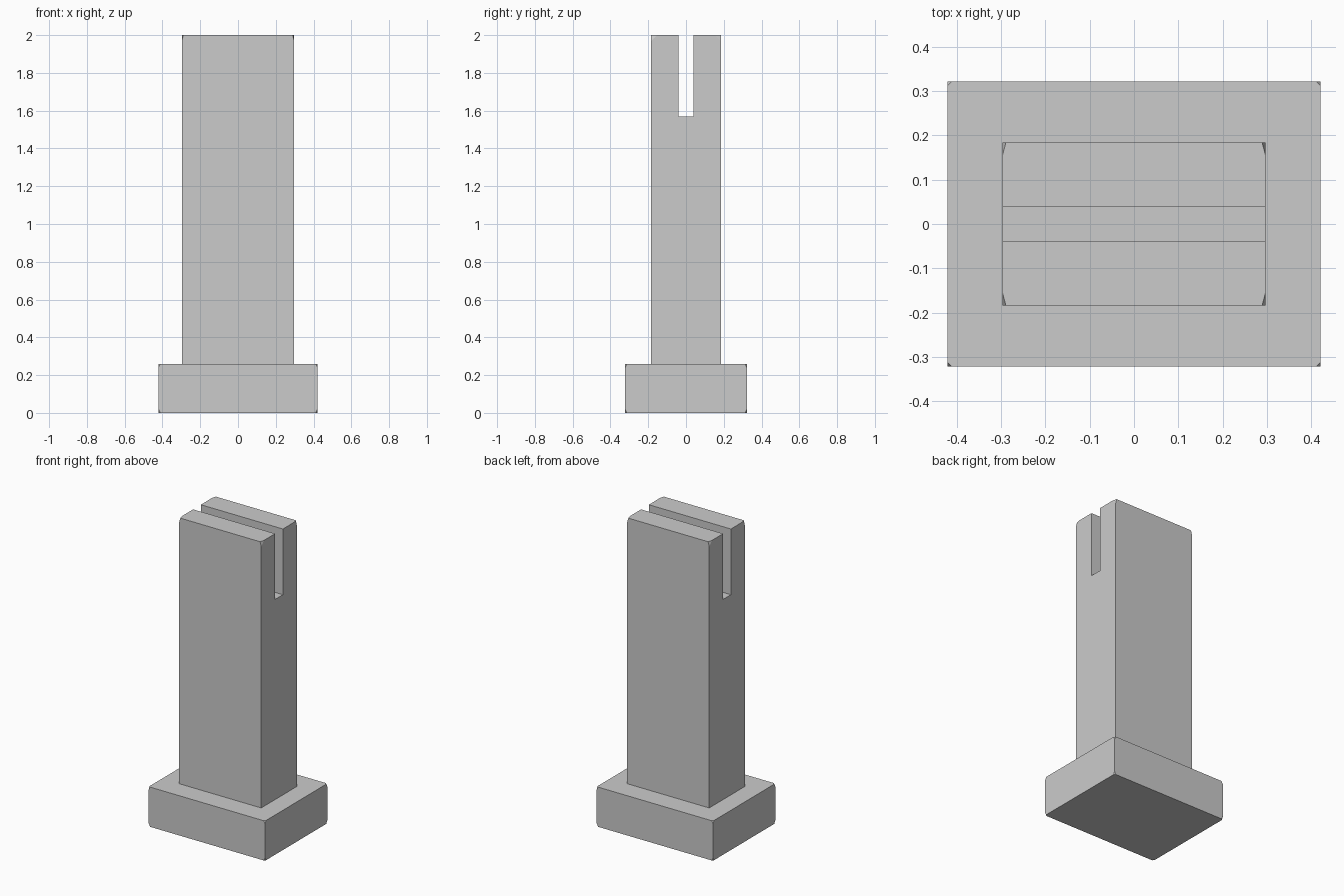
import bpy
import bmesh
from itertools import product
from mathutils import Vector

if "Cube" in bpy.data.objects:
    bpy.data.objects.remove(bpy.data.objects["Cube"], do_unlink=True)

grey = bpy.data.materials.new("plain_grey")
grey.use_nodes = True
colour = (0.6, 0.6, 0.6, 1)
grey.diffuse_color = colour
grey.node_tree.nodes["Principled BSDF"].inputs["Base Color"].default_value = colour


def chip_corner(bm, corner, sides, size):
    """Slice a small triangle off one corner."""
    a, b, c = (corner - Vector([size[i] * sides[i] if i == k else 0 for i in range(3)])
               for k in range(3))
    normal = (b - a).cross(c - a).normalized()
    if normal.dot(corner - a) < 0:
        normal.negate()
    cut = bmesh.ops.bisect_plane(bm, geom=bm.verts[:] + bm.edges[:] + bm.faces[:],
                                 plane_co=a, plane_no=normal, clear_outer=True)
    edges = [e for e in cut["geom_cut"] if isinstance(e, bmesh.types.BMEdge)]
    bmesh.ops.holes_fill(bm, edges=edges, sides=0)


def extruded_part(name, profile, half_x, chips, chip_size):
    """Extrude a y-z profile across x and chip the listed (y, z) corners."""
    bm = bmesh.new()
    face = bm.faces.new([bm.verts.new((-half_x, y, z)) for y, z in profile])
    out = bmesh.ops.extrude_face_region(bm, geom=[face])
    verts = [v for v in out["geom"] if isinstance(v, bmesh.types.BMVert)]
    bmesh.ops.translate(bm, verts=verts, vec=(2 * half_x, 0, 0))
    for sx, (y, z, up) in product((-1, 1), chips):
        chip_corner(bm, Vector((sx * half_x, y, z)), (sx, 1 if y > 0 else -1, up), chip_size)
    bmesh.ops.recalc_face_normals(bm, faces=bm.faces[:])
    mesh = bpy.data.meshes.new(name)
    bm.to_mesh(mesh)
    bm.free()
    mesh.materials.append(grey)
    obj = bpy.data.objects.new(name, mesh)
    bpy.context.collection.objects.link(obj)


# Block at the foot
BASE_TOP, BASE_Y = 0.26, 0.322
extruded_part("base",
              [(-BASE_Y, 0), (BASE_Y, 0), (BASE_Y, BASE_TOP), (-BASE_Y, BASE_TOP)], 0.421,
              [(y, z, up) for y in (-BASE_Y, BASE_Y) for z, up in ((0, -1), (BASE_TOP, 1))],
              (0.01, 0.01, 0.02))

# Upright post with an open slot in its top
POST_Y, SLOT_Y, SLOT_Z, TOP = 0.184, 0.04, 1.57, 2
extruded_part("slotted_post",
              [(-POST_Y, BASE_TOP), (POST_Y, BASE_TOP), (POST_Y, TOP), (SLOT_Y, TOP),
               (SLOT_Y, SLOT_Z), (-SLOT_Y, SLOT_Z), (-SLOT_Y, TOP), (-POST_Y, TOP)], 0.297,
              [(y, TOP, 1) for y in (-POST_Y, POST_Y)], (0.008, 0.03, 0.03))
